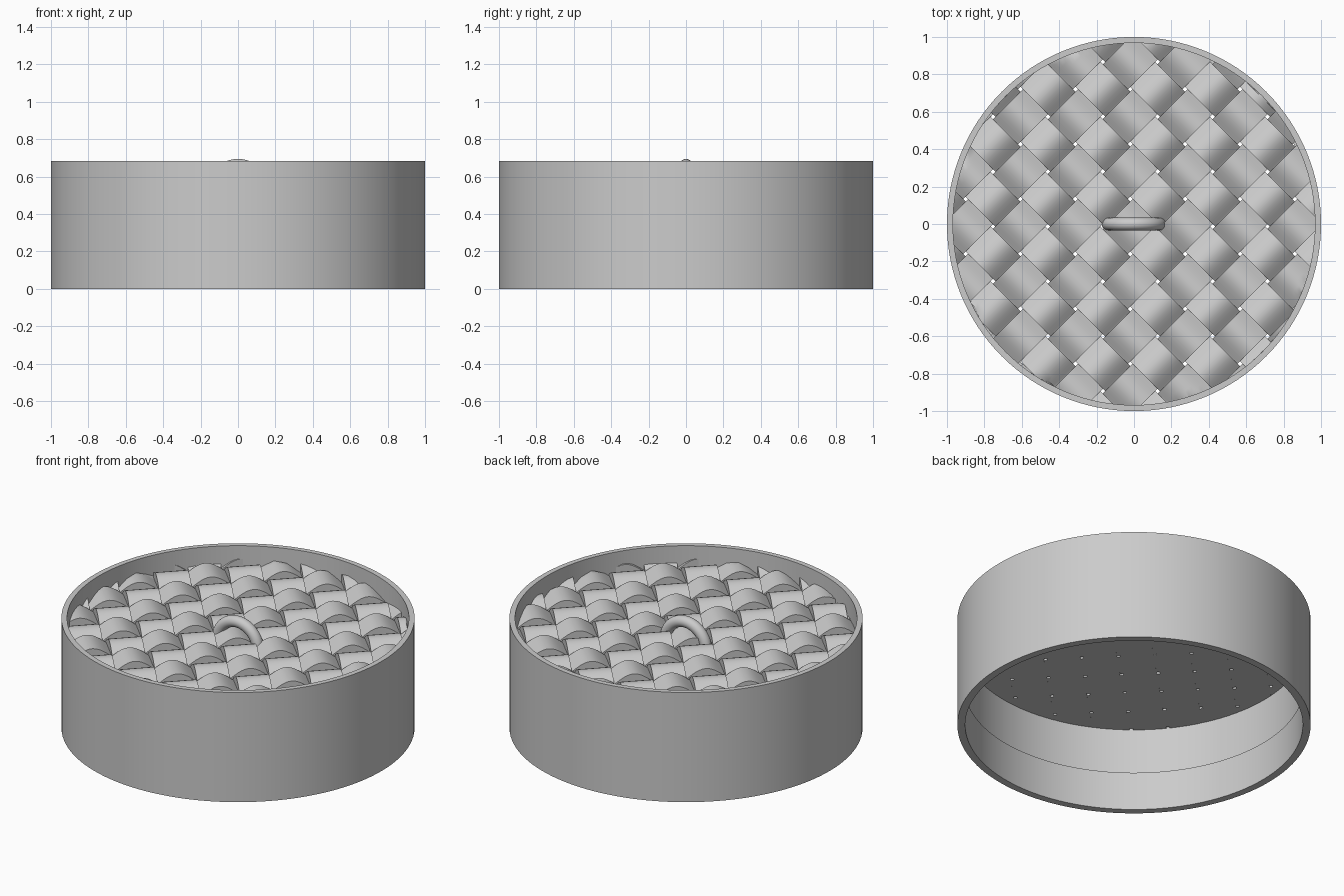
import bpy, bmesh, math

if "Cube" in bpy.data.objects:
    bpy.data.objects.remove(bpy.data.objects["Cube"])

grey = bpy.data.materials.new("plain grey")
grey.use_nodes = True
COLOUR = (0.6, 0.6, 0.6, 1)
grey.diffuse_color = COLOUR
grey.node_tree.nodes["Principled BSDF"].inputs["Base Color"].default_value = COLOUR


def finish(bm, name):
    """Turn a bmesh into a smooth-shaded object with sharp edges kept."""
    bmesh.ops.remove_doubles(bm, verts=bm.verts, dist=1e-5)
    bmesh.ops.dissolve_degenerate(bm, edges=bm.edges, dist=1e-5)
    bmesh.ops.recalc_face_normals(bm, faces=bm.faces)
    mesh = bpy.data.meshes.new(name)
    bm.to_mesh(mesh)
    bm.free()
    mesh.materials.append(grey)
    ob = bpy.data.objects.new(name, mesh)
    bpy.context.collection.objects.link(ob)
    bpy.ops.object.select_all(action='DESELECT')
    ob.select_set(True)
    bpy.context.view_layer.objects.active = ob
    bpy.ops.object.shade_smooth_by_angle(angle=math.radians(30))
    return ob


def sweep(bm, rings, closed):
    """Join successive closed rings of points with quads."""
    loops = [[bm.verts.new(p) for p in ring] for ring in rings]
    n = len(loops[0])
    pairs = list(zip(loops, loops[1:]))
    if closed:
        pairs.append((loops[-1], loops[0]))
    for a, b in pairs:
        for i in range(n):
            j = (i + 1) % n
            bm.faces.new((a[i], a[j], b[j], b[i]))
    if not closed:
        bm.faces.new(loops[0])
        bm.faces.new(loops[-1])


# Hollow wall with a slightly thicker lower band
profile = [(1, 0), (1, 0.685), (0.968, 0.685), (0.968, 0.24), (0.956, 0.24), (0.956, 0)]
SEG = 128
bm = bmesh.new()
sweep(bm, [[(r * math.cos(t), r * math.sin(t), z) for r, z in profile]
           for t in (2 * math.pi * k / SEG for k in range(SEG))], True)
finish(bm, "basket_wall")

# Woven lid: two sets of diagonal strips, wavy on top and flat below
PITCH, HALF, RADIUS = 0.2075, 0.0945, 0.969
BASE, MID, WAVE = 0.527, 0.553, 0.05
CX, CY = -0.02, -0.0134
S = math.sqrt(0.5)
DIRS = {"rising": (S, S), "falling": (-S, S)}
OFFSET = {k: CX * d[0] + CY * d[1] for k, d in DIRS.items()}


def add_strip(bm, way, other, index, flip):
    """One strip along a diagonal, trimmed to the round wall."""
    d, e = DIRS[way], DIRS[other]
    middle = OFFSET[other] + index * PITCH
    low, high = max(middle - HALF, -RADIUS), min(middle + HALF, RADIUS)
    if high - low < 0.01:
        return
    floor = BASE + (0.0005 if flip else 0)
    across, step = 6, PITCH / 10
    count = int(RADIUS / step) + 2
    rows = []
    for i in range(-count, count + 1):
        top, bottom = [], []
        for j in range(across + 1):
            v = low + (high - low) * j / across
            chord = math.sqrt(max(RADIUS ** 2 - v * v, 0))
            u = max(-chord, min(chord, OFFSET[way] + i * step))
            phase = math.pi * ((u - OFFSET[way]) / PITCH + index + flip)
            z = max(MID + WAVE * math.cos(phase), floor + 0.002)
            x, y = u * d[0] + v * e[0], u * d[1] + v * e[1]
            top.append((x, y, z))
            bottom.append((x, y, floor))
        rows.append(top + bottom[::-1])
    sweep(bm, rows, False)


for flip, (way, other) in enumerate((("rising", "falling"), ("falling", "rising"))):
    bm = bmesh.new()
    for index in range(-5, 6):
        add_strip(bm, way, other, index, flip)
    finish(bm, "woven_strips_" + way)

# Arched handle sunk into the weave
BIG, SMALL = 0.139, 0.034
bm = bmesh.new()
rings = []
for k in range(33):
    a = math.pi * k / 32
    ring = []
    for m in range(20):
        b = 2 * math.pi * m / 20
        r = BIG + SMALL * math.cos(b)
        ring.append((r * math.cos(a), SMALL * math.sin(b), 0.528 + r * math.sin(a) - 0.006))
    rings.append(ring)
sweep(bm, rings, False)
for v in bm.verts:
    v.co.z = max(v.co.z, BASE + 0.004)
finish(bm, "lid_handle")
